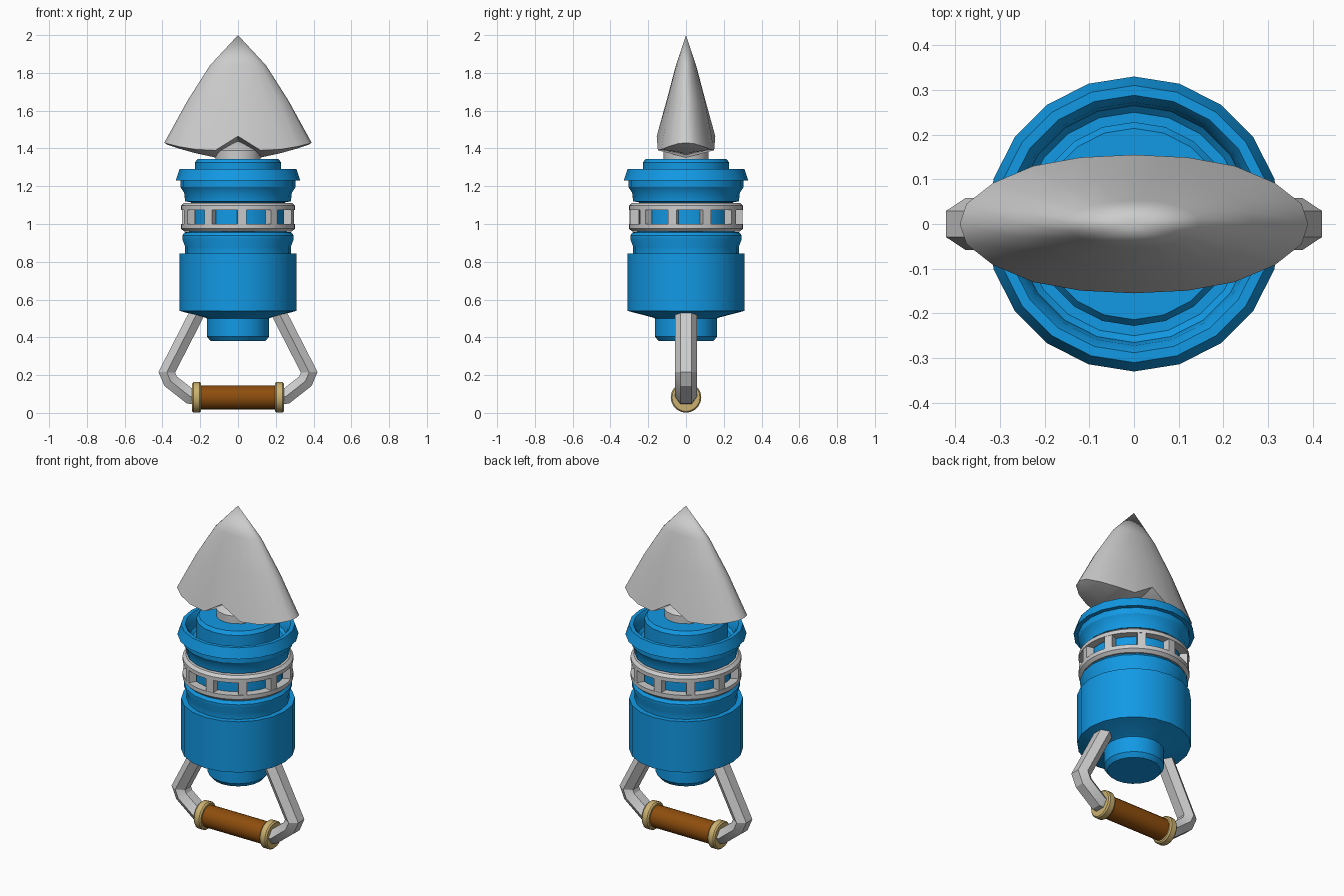
import bpy, bmesh, math
from mathutils import Vector, Matrix

if "Cube" in bpy.data.objects:
    bpy.data.objects.remove(bpy.data.objects["Cube"])


def material(name, rgb):
    m = bpy.data.materials.new(name)
    m.diffuse_color = (*rgb, 1)
    m.use_nodes = True
    m.node_tree.nodes["Principled BSDF"].inputs["Base Color"].default_value = m.diffuse_color
    return m


BLUE = material("blue_paint", (0.006, 0.32, 0.78))
BROWN = material("brown_wood", (0.27, 0.075, 0.004))
TAN = material("tan_trim", (0.60, 0.44, 0.16))


def finish(name, bm, mat=None, angle=32):
    bmesh.ops.remove_doubles(bm, verts=bm.verts, dist=1e-5)
    bmesh.ops.recalc_face_normals(bm, faces=bm.faces)
    me = bpy.data.meshes.new(name)
    bm.to_mesh(me)
    bm.free()
    ob = bpy.data.objects.new(name, me)
    bpy.context.collection.objects.link(ob)
    if mat:
        me.materials.append(mat)
    bpy.ops.object.select_all(action='DESELECT')
    ob.select_set(True)
    bpy.context.view_layer.objects.active = ob
    bpy.ops.object.shade_smooth_by_angle(angle=math.radians(angle))
    return ob


def skin(bm, rings, closed=False):
    """Join equal-length closed rings of points with quads."""
    vs = [[bm.verts.new(p) for p in r] for r in rings]
    n = len(vs[0])
    pairs = list(zip(vs, vs[1:])) + ([(vs[-1], vs[0])] if closed else [])
    for a, b in pairs:
        for i in range(n):
            j = (i + 1) % n
            bm.faces.new((a[i], a[j], b[j], b[i]))
    return vs


def lathe(bm, profile, sides, closed=False):
    skin(bm, [[(r * math.cos(k * math.tau / sides), r * math.sin(k * math.tau / sides), z)
               for k in range(sides)] for r, z in profile], closed)


def lathe_object(name, profile, sides, mat=None, angle=32):
    bm = bmesh.new()
    lathe(bm, profile, sides)
    bmesh.ops.dissolve_degenerate(bm, dist=1e-5, edges=bm.edges)
    return finish(name, bm, mat, angle)


# Turned blue body with stepped waist, flared rim and raised inner disc
lathe_object("body", [
    (0, .38), (.145, .38), (.165, .405), (.165, .50), (.175, .505), (.31, .54),
    (.31, .845), (.28, .845), (.28, .88), (.295, .92), (.295, .94), (.282, .956),
    (.25, .96), (.25, 1.115), (.28, 1.12), (.285, 1.165), (.305, 1.195), (.305, 1.23),
    (.33, 1.23), (.31, 1.29), (.288, 1.29), (.272, 1.265), (.265, 1.215), (.25, 1.20),
    (.228, 1.20), (.228, 1.325), (.214, 1.345), (0, 1.345)], 20, BLUE)

# Neck holding the blade
lathe_object("blade_neck", [(0, 1.33), (.12, 1.33), (.12, 1.39), (.06, 1.435), (0, 1.445)], 16)

# Cage ring: two hoops joined by ten posts
bm = bmesh.new()
for edge, inner in ((.96, 1.0), (1.112, 1.075)):
    mid = edge + (inner - edge) * .4
    lathe(bm, [(.255, edge), (.285, edge), (.302, mid), (.302, inner), (.255, inner)], 40, True)
for k in range(10):
    rot = Matrix.Rotation(math.radians(-86 + 36 * k), 4, 'Z')
    bmesh.ops.create_cube(bm, size=1, matrix=rot @ Matrix.Translation((.277, 0, 1.037))
                          @ Matrix.Diagonal((.044, .046, .085, 1)))
finish("cage_ring", bm)

# Leaf-shaped blade: lens section tapering to a point, with a notched underside
quarter = [(.39, 0, 1.43), (.375, .045, 1.425), (.315, .092, 1.41),
           (.225, .13, 1.395), (.12, .149, 1.39), (0, .155, 1.465)]
keel_z = [1.43, 1.42, 1.40, 1.375, 1.352, 1.425]
half = quarter + [(-x, y, z) for x, y, z in quarter[-2::-1]]
ring = half + [(x, -y, z) for x, y, z in half[-2:0:-1]]
bm = bmesh.new()
levels = [ring]
for z, sx, sy in ((1.65, .69, .67), (1.84, .38, .345), (2.0, 0, 0)):
    levels.append([(x * sx, y * sy, z) for x, y, _ in ring])
base = skin(bm, levels)[0]
keel = [base[0]] + [bm.verts.new((half[i][0], 0, keel_z[min(i, 10 - i)]))
                    for i in range(1, 10)] + [base[10]]
for i in range(10):
    for side in (1, -1):
        quad = [keel[i], keel[i + 1], base[side * (i + 1) % 20], base[side * i % 20]]
        bm.faces.new(list(dict.fromkeys(quad)))
bmesh.ops.dissolve_degenerate(bm, dist=1e-5, edges=bm.edges)
finish("blade", bm, angle=40)

# Bent hexagonal handle arms
path = [Vector(p) for p in ((.195, 0, .57), (.377, 0, .215), (.357, 0, .168),
                            (.255, 0, .088), (.20, 0, .08))]
section = [(.058, 0), (.029, .04), (-.029, .04), (-.058, 0), (-.029, -.04), (.029, -.04)]
for name, s in (("handle_arm_right", 1), ("handle_arm_left", -1)):
    bm = bmesh.new()
    rings = []
    for i, p in enumerate(path):
        d_in = (p - path[max(i - 1, 0)]).normalized()
        d_out = (path[min(i + 1, len(path) - 1)] - p).normalized()
        t = (d_in + d_out).normalized()
        n = Vector((t.z, 0, -t.x))
        grow = 1 / max(t.dot(d_out), t.dot(d_in))
        pts = [p + Vector((0, a, 0)) + n * b * grow for a, b in section]
        rings.append([(q.x * s, q.y, q.z) for q in pts])
    vs = skin(bm, rings)
    bm.faces.new(vs[0])
    bm.faces.new(vs[-1])
    finish(name, bm, angle=25)

# Wooden grip and end collars, turned around the x axis
def x_turned(name, profile, x, mat):
    ob = lathe_object(name, profile, 20, mat)
    ob.data.transform(Matrix.Translation((x, 0, .082)) @ Matrix.Rotation(math.pi / 2, 4, 'Y'))


x_turned("grip", [(0, -.21), (.064, -.21), (.064, .21), (0, .21)], 0, BROWN)
for name, x in (("collar_right", .219), ("collar_left", -.219)):
    x_turned(name, [(0, -.024), (.074, -.024), (.081, -.016), (.081, .016),
                    (.074, .024), (0, .024)], x, TAN)
